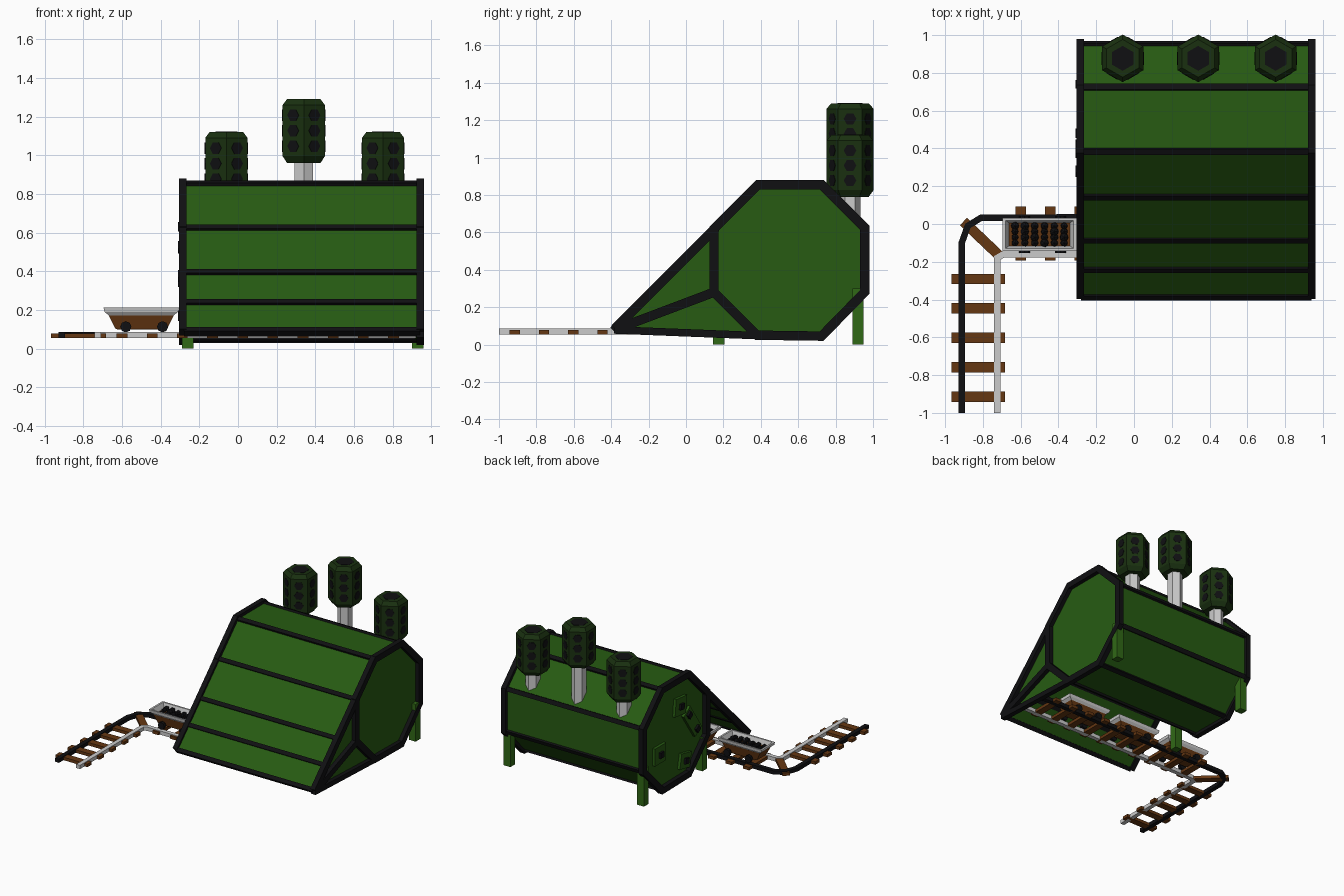
import bpy, bmesh, math, random
from mathutils import Vector, Matrix

if "Cube" in bpy.data.objects:
    bpy.data.objects.remove(bpy.data.objects["Cube"])

random.seed(4)


def mat(name, c):
    m = bpy.data.materials.new(name)
    m.diffuse_color = (*c, 1)
    m.use_nodes = True
    m.node_tree.nodes["Principled BSDF"].inputs["Base Color"].default_value = m.diffuse_color
    return m


GREEN = mat("green", (0.02, 0.105, 0.006))
LEG = mat("leg_green", (0.03, 0.14, 0.008))
DARK = mat("dark_green", (0.01, 0.03, 0.005))
BLACK = mat("black", (0.005, 0.005, 0.006))
WOOD = mat("wood", (0.13, 0.038, 0.006))


def finish(name, bm, m=None):
    bmesh.ops.recalc_face_normals(bm, faces=bm.faces)
    me = bpy.data.meshes.new(name)
    bm.to_mesh(me)
    bm.free()
    ob = bpy.data.objects.new(name, me)
    bpy.context.collection.objects.link(ob)
    if m:
        me.materials.append(m)
    return ob


def loft(name, rings, m, loop=False):
    bm = bmesh.new()
    vs = [[bm.verts.new(p) for p in r] for r in rings]
    n = len(vs[0])
    pairs = list(zip(vs, vs[1:])) + ([(vs[-1], vs[0])] if loop else [])
    for a, b in pairs:
        for i in range(n):
            bm.faces.new((a[i], a[(i + 1) % n], b[(i + 1) % n], b[i]))
    if not loop:
        bm.faces.new(vs[0])
        bm.faces.new(vs[-1])
    return finish(name, bm, m)


def place(p, h, axis):
    return (h, p[0], p[1]) if axis == 'x' else (p[0], p[1], h)


def prism(name, pts, lo, hi, m, axis='x'):
    return loft(name, [[place(p, h, axis) for p in pts] for h in (lo, hi)], m)


def strip(name, pts, w, lo, hi, m, axis='x', closed=False):
    """Mitred beam following a 2D path, extruded from lo to hi along axis."""
    P = [Vector(p) for p in pts]
    n = len(P)
    rings = []
    for i, p in enumerate(P):
        a = (p - P[i - 1]).normalized() if i or closed else None
        b = (P[(i + 1) % n] - p).normalized() if i < n - 1 or closed else None
        a, b = a or b, b or a
        t = (a + b).normalized()
        o = Vector((-t.y, t.x)) * (w / 2 / max(t.dot(a), 0.4))
        rings.append([place(q, h, axis) for q, h in
                      ((p + o, lo), (p + o, hi), (p - o, hi), (p - o, lo))])
    return loft(name, rings, m, closed)


def box(name, c, s, m, rx=0.0, rz=0.0):
    bm = bmesh.new()
    bmesh.ops.create_cube(bm, size=1)
    M = (Matrix.Translation(c) @ Matrix.Rotation(rz, 4, 'Z')
         @ Matrix.Rotation(rx, 4, 'X') @ Matrix.Diagonal((*s, 1)))
    bm.transform(M)
    return finish(name, bm, m)


def rect(x, y, hx, hy, z):
    return [(x + sx * hx, y + sy * hy, z) for sx, sy in ((-1, -1), (1, -1), (1, 1), (-1, 1))]


def hexa(x, y, r, z):
    return [(x + r * math.sin(k * math.pi / 3), y + r * math.cos(k * math.pi / 3), z)
            for k in range(6)]


# Octagonal drum and sloping front cover
OCT = [(.15, .62), (.385, .855), (.725, .855), (.955, .625),
       (.955, .28), (.725, .045), (.38, .05), (.15, .28)]
prism("drum", OCT, -.27, .93, GREEN)
strip("front_cover", [(.16, .62), (-.38, .085)], .02, -.28, .94, GREEN)
prism("right_side_panel", [(-.36, .09), (.15, .61), (.15, .28), (.38, .05)], .915, .93, GREEN)

# Black end frames
for side, lo, hi in (("left", -.305, -.265), ("right", .922, .962)):
    strip(side + "_octagon_frame", OCT, .05, lo, hi, BLACK, closed=True)
    strip(side + "_slope_frame", [(.16, .625), (-.38, .085)], .05, lo, hi, BLACK)
strip("right_bottom_frame", [(.40, .047), (-.385, .078)], .04, .922, .962, BLACK)
strip("right_brace", [(.15, .28), (-.34, .095)], .05, .922, .962, BLACK)

# Cross bars along the edges and the slope
for i, (y, z) in enumerate(OCT[1:6] + [(.38, .05)]):
    d = Vector((y - .553, z - .45)).normalized() * .015
    c = Vector((y, z))
    strip("edge_bar_%d" % i, [c - d, c + d * .6], .034, -.28, .94, BLACK)
for i, y in enumerate((.15, -.08, -.235, -.38)):
    z = y + .468
    strip("slope_bar_%d" % i, [(y - .011, z - .011), (y + .011, z + .011)], .038, -.28, .94, BLACK)

# Legs
for n, x, y, h in (("back_right", .93, .92, .3), ("back_left", -.26, .92, .3),
                   ("front_left", -.26, .175, .27)):
    box(n + "_leg", (x, y, h / 2), (.06, .06, h), LEG)

# Patch plates with bolts on the left end
for i, (y, z, a, sy, sz, bolts) in enumerate((
        (.48, .63, .1, .14, .14, (0,)), (.74, .34, 0, .14, .14, (0,)),
        (.33, .45, -.6, .1, .26, (-.09, .09)), (.42, .17, .2, .13, .12, (0,)))):
    box("plate_%d" % i, (-.28, y, z), (.025, sy, sz), GREEN, rx=a)
    for b in bolts:
        box("plate_bolt_%d" % i, (-.295, y - b * math.sin(a), z + b * math.cos(a)),
            (.03, .045, .045), BLACK, rx=a)

# Stacks: hexagonal pods on grey posts
Y = .877
for i, (x, z) in enumerate(((-.06, .79), (.34, .96), (.75, .79))):
    loft("post_%d" % i, [hexa(x, Y, .055, .62), hexa(x, Y, .055, z + .05)], None)
    loft("pod_%d" % i, [hexa(x, Y, .1, z), hexa(x, Y, .126, z + .035),
                        hexa(x, Y, .126, z + .3), hexa(x, Y, .1, z + .33)], DARK)
    loft("pod_mouth_%d" % i, [hexa(x, Y, .066, z + .3), hexa(x, Y, .066, z + .332)], BLACK)
    bm = bmesh.new()
    for k in range(6):
        for h in (.087, .167, .247):
            M = (Matrix.Translation((x, Y, z + h)) @ Matrix.Rotation(k * math.pi / 3, 4, 'Z')
                 @ Matrix.Translation((.107, 0, 0)) @ Matrix.Rotation(math.pi / 2, 4, 'Y'))
            bmesh.ops.create_cone(bm, cap_ends=True, segments=6, radius1=.034,
                                  radius2=.034, depth=.01, matrix=M)
    finish("pod_holes_%d" % i, bm, BLACK)

# Rails and sleepers
strip("inner_rail", [(-.725, -1), (-.725, -.18), (-.69, -.16), (.92, -.16)],
      .034, .055, .085, None, 'z')
strip("outer_rail", [(-.912, -1), (-.912, -.1), (-.88, -.01), (-.81, .033), (.92, .04)],
      .034, .055, .085, BLACK, 'z')
for i in range(5):
    box("sleeper_y_%d" % i, (-.825, -.915 + .156 * i, .067), (.285, .055, .024), WOOD)
for i in range(10):
    box("sleeper_x_%d" % i, (-.6 + .156 * i, -.05, .067), (.055, .285, .024), WOOD)
box("corner_sleeper", (-.805, -.08, .067), (.27, .055, .024), WOOD, rz=-.76)

# Mine carts
CY = -.055
for i, x in enumerate((-.5, -.025, .45)):
    loft("cart_body_%d" % i, [rect(x, CY, .12, .05, .098), rect(x, CY, .135, .055, .105),
                              rect(x, CY, .168, .07, .172)], WOOD)
    loft("cart_rim_%d" % i, [rect(x, CY, a, b, z) for a, b, z in
                             ((.165, .068, .17), (.19, .083, .19), (.195, .087, .212),
                              (.18, .074, .212), (.16, .06, .17))], None, True)
    bm = bmesh.new()
    for k in range(24):
        c = (x - .13 + .052 * (k % 6), CY - .045 + .03 * (k // 6), random.uniform(.17, .185))
        bmesh.ops.create_icosphere(bm, subdivisions=1, radius=random.uniform(.02, .026),
                                   matrix=Matrix.Translation(c))
    finish("coal_%d" % i, bm, BLACK)
    bm = bmesh.new()
    for sx in (-.08, .11):
        for sy in (-.085, .085):
            M = Matrix.Translation((x + sx, CY + sy, .113)) @ Matrix.Rotation(math.pi / 2, 4, 'X')
            bmesh.ops.create_cone(bm, cap_ends=True, segments=8, radius1=.029,
                                  radius2=.029, depth=.025, matrix=M)
    finish("cart_wheels_%d" % i, bm, BLACK)
